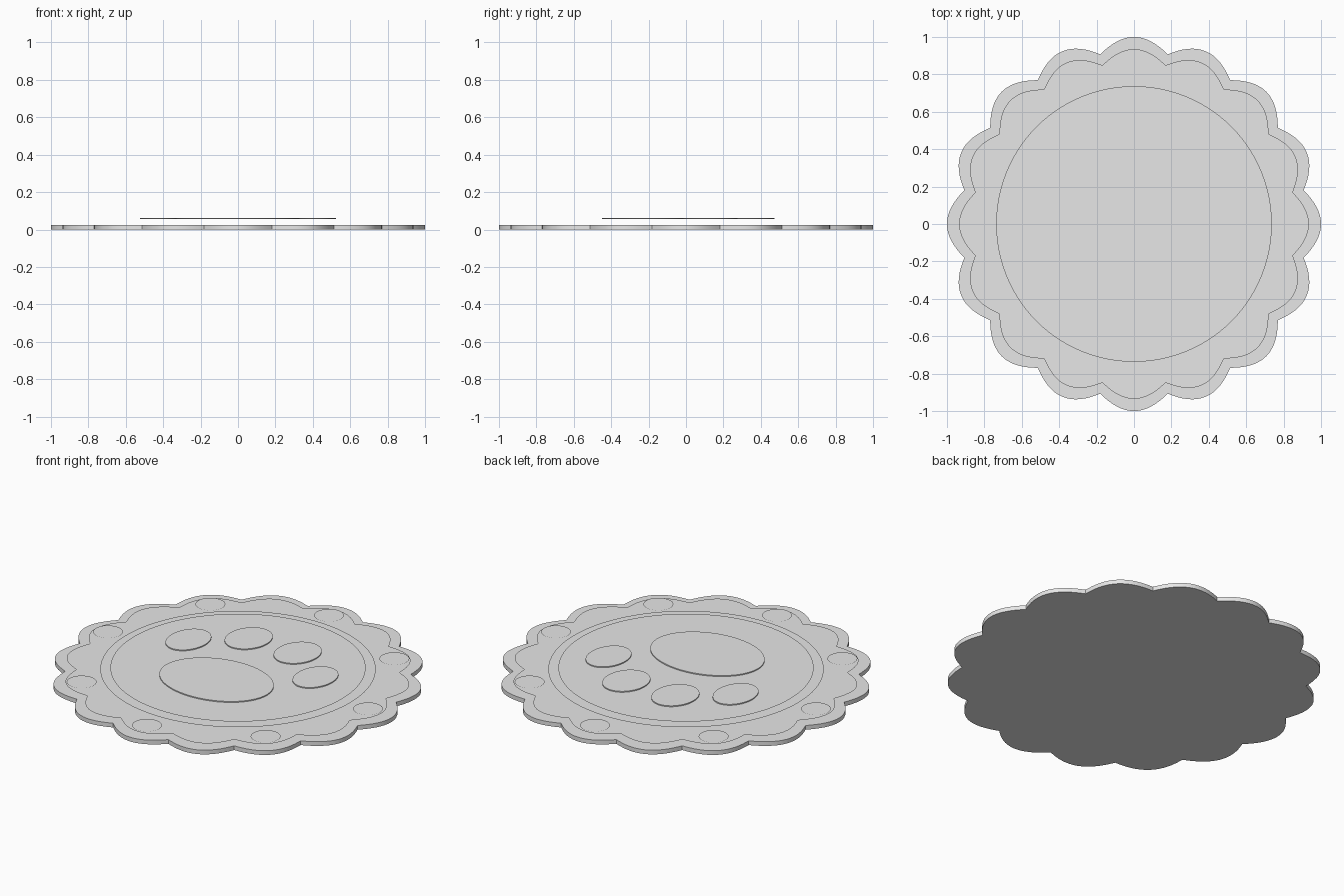
import bpy, bmesh, math

if "Cube" in bpy.data.objects:
    bpy.data.objects.remove(bpy.data.objects["Cube"])

mat = bpy.data.materials.new("light_grey")
mat.diffuse_color = (0.8, 0.8, 0.8, 1.0)
mat.use_nodes = True
mat.node_tree.nodes["Principled BSDF"].inputs["Base Color"].default_value = mat.diffuse_color


def scallop(scale, per_lobe=16, lobes=16):
    """Outline with sixteen rounded lobes meeting in sharp notches."""
    n = per_lobe * lobes
    pts = []
    for i in range(n):
        a = 2 * math.pi * i / n
        r = scale * (0.925 + 0.075 * abs(math.cos(a * lobes / 2)))
        pts.append((r * math.cos(a), r * math.sin(a)))
    return pts


def ellipse(cx, cy, rx, ry, n=64):
    return [(cx + rx * math.cos(2 * math.pi * i / n),
             cy + ry * math.sin(2 * math.pi * i / n)) for i in range(n)]


def plate(name, outline, top, thickness=0.0):
    """Flat outline at height top, extruded downwards when thickness is set."""
    bm = bmesh.new()
    upper = [bm.verts.new((x, y, top)) for x, y in outline]
    bm.faces.new(upper)
    if thickness:
        lower = [bm.verts.new((x, y, top - thickness)) for x, y in outline]
        bm.faces.new(lower[::-1])
        n = len(outline)
        for i in range(n):
            j = (i + 1) % n
            bm.faces.new((lower[i], lower[j], upper[j], upper[i]))
    mesh = bpy.data.meshes.new(name)
    bm.to_mesh(mesh)
    bm.free()
    mesh.materials.append(mat)
    obj = bpy.data.objects.new(name, mesh)
    bpy.context.collection.objects.link(obj)
    bpy.ops.object.select_all(action='DESELECT')
    obj.select_set(True)
    bpy.context.view_layer.objects.active = obj
    bpy.ops.object.shade_smooth_by_angle(angle=math.radians(25))
    return obj


# Scalloped base and the thin layers stacked on it
plate("scalloped_base", scallop(1.0), 0.025, 0.025)
plate("inner_scallop", scallop(0.935), 0.035)
plate("ring_disc", ellipse(0, 0, 0.737, 0.737, 96), 0.047)
plate("centre_disc", ellipse(0, 0, 0.683, 0.683, 96), 0.055)

# Eight dots around the rim
for k in range(8):
    a = k * math.pi / 4
    plate(f"rim_dot_{k + 1}",
          ellipse(0.85 * math.cos(a), 0.85 * math.sin(a), 0.08, 0.08, 32), 0.04)

# Paw print: main pad and two mirrored pairs of toes
plate("main_pad", ellipse(0, -0.2, 0.33, 0.25), 0.062, 0.006)
for side, s in (("left", -1), ("right", 1)):
    plate(f"outer_toe_{side}", ellipse(s * 0.415, 0.13, 0.11, 0.145, 48), 0.062, 0.006)
    plate(f"inner_toe_{side}", ellipse(s * 0.16, 0.328, 0.12, 0.145, 48), 0.062, 0.006)
